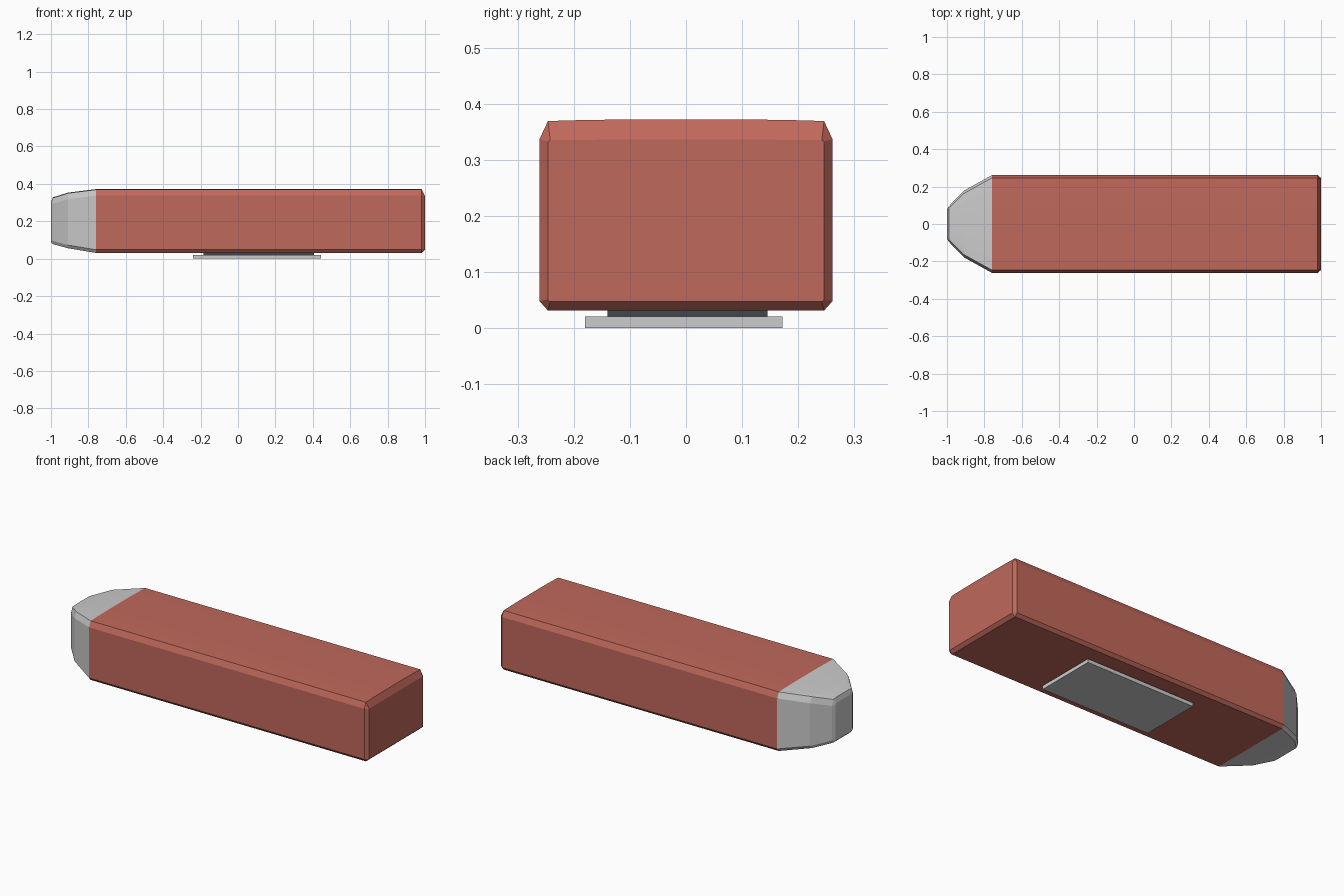
import bpy, bmesh

if "Cube" in bpy.data.objects:
    bpy.data.objects.remove(bpy.data.objects["Cube"])


def material(name, color):
    m = bpy.data.materials.new(name)
    m.diffuse_color = (*color, 1)
    m.use_nodes = True
    m.node_tree.nodes["Principled BSDF"].inputs["Base Color"].default_value = m.diffuse_color
    return m


def finish(name, bm, mat=None):
    bmesh.ops.recalc_face_normals(bm, faces=bm.faces)
    me = bpy.data.meshes.new(name)
    bm.to_mesh(me)
    bm.free()
    ob = bpy.data.objects.new(name, me)
    bpy.context.collection.objects.link(ob)
    if mat:
        me.materials.append(mat)
    return ob


def section(x, w, z0, z1, side=0.015, low=0.017, high=0.035, crown=0.003):
    """Chamfered box cross-section with a slightly crowned top."""
    half = [(w - side, z0), (w, z0 + low), (w, z1 - high),
            (w - side, z1 - crown), (w * 0.7, z1 - crown * 0.4), (w * 0.35, z1)]
    pts = half + [(-y, z) for y, z in reversed(half)]
    return [(x, y, z) for y, z in pts]


def loft(name, sections, cap_end, mat=None):
    bm = bmesh.new()
    rings = [[bm.verts.new(p) for p in s] for s in sections]
    n = len(rings[0])
    for a, b in zip(rings, rings[1:]):
        for i in range(n):
            j = (i + 1) % n
            bm.faces.new((a[i], a[j], b[j], b[i]))
    if cap_end:
        bm.faces.new(rings[-1])
    return finish(name, bm, mat)


def box(name, x0, x1, y0, y1, z0, z1, mat=None):
    bm = bmesh.new()
    bmesh.ops.create_cube(bm, size=1)
    for v in bm.verts:
        v.co = (x1 if v.co.x > 0 else x0, y1 if v.co.y > 0 else y0, z1 if v.co.z > 0 else z0)
    return finish(name, bm, mat)


red = material("brick_red", (0.53, 0.14, 0.105))
dark = material("dark_grey", (0.06, 0.06, 0.075))

# Long body, chamfered at its right end
loft("body", [
    section(-0.76, 0.261, 0.031, 0.372),
    section(0.982, 0.261, 0.031, 0.372),
    section(1.0, 0.246, 0.047, 0.336, 0.004, 0.004, 0.004, 0.001),
], True, red)

# Faceted tapering nose
loft("nose", [
    section(-0.76, 0.261, 0.031, 0.372),
    section(-0.91, 0.178, 0.056, 0.353),
    section(-0.99, 0.095, 0.078, 0.328, 0.012),
    section(-1.0, 0.078, 0.088, 0.302, 0.008, 0.008, 0.008, 0.001),
], True)

# Mounting pad and base plate
box("mounting_pad", -0.185, 0.405, -0.14, 0.145, 0.02, 0.035, dark)
box("base_plate", -0.24, 0.445, -0.18, 0.172, 0.0, 0.021)
